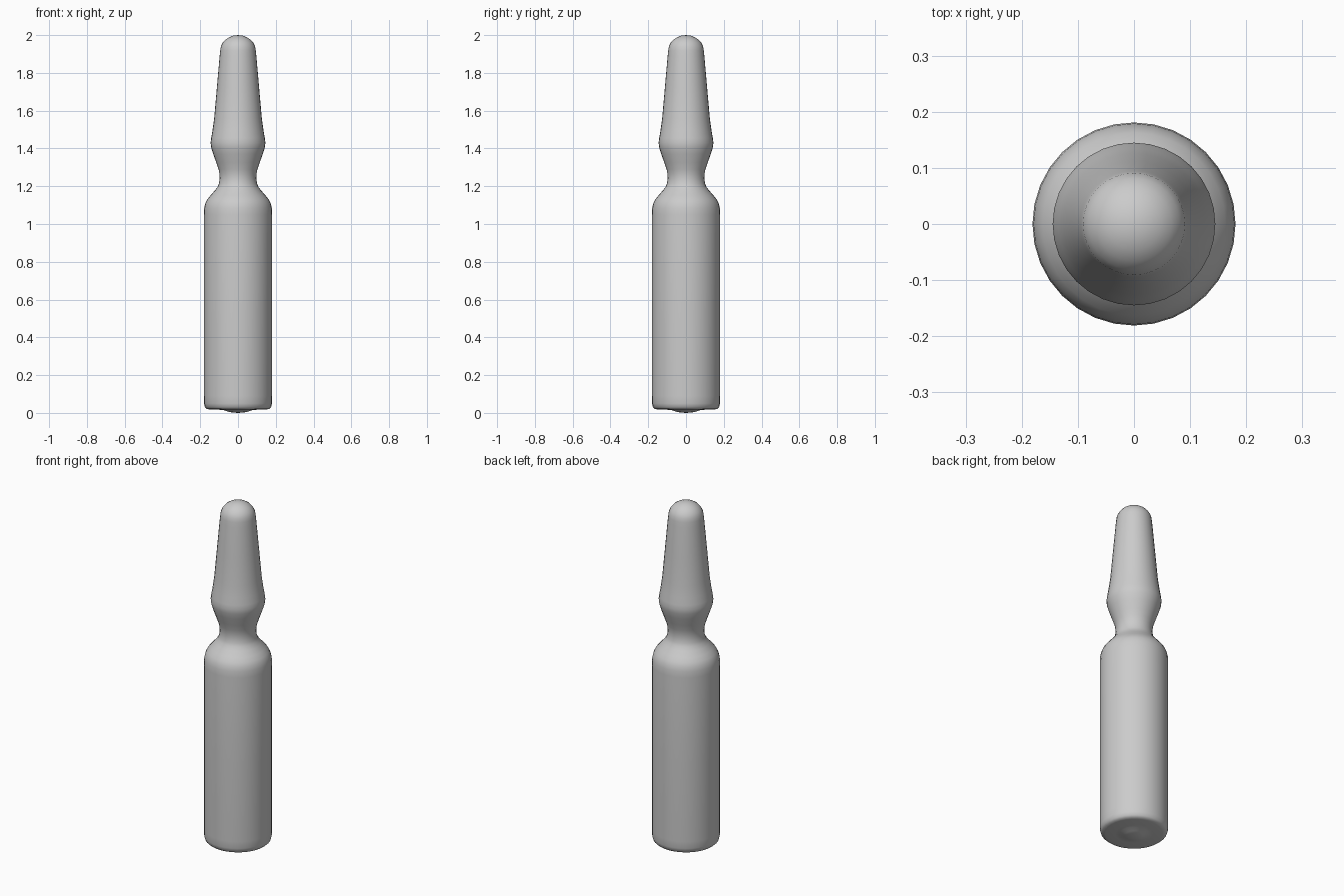
import bpy, bmesh, math

if "Cube" in bpy.data.objects:
    bpy.data.objects.remove(bpy.data.objects["Cube"])

SIDES = 32

# Outline of the glass ampoule (radius, height), bottom to shoulder to neck to tip
profile = [
    (0.03, 0.002), (0.05, 0.006), (0.075, 0.014), (0.10, 0.017), (0.15, 0.018),
    (0.165, 0.021), (0.175, 0.03), (0.18, 0.05), (0.181, 0.09),
    (0.181, 0.55), (0.181, 1.05), (0.179, 1.085), (0.173, 1.11), (0.163, 1.13),
    (0.145, 1.152), (0.122, 1.178), (0.108, 1.197), (0.101, 1.214),
    (0.097, 1.24), (0.098, 1.265), (0.103, 1.29), (0.115, 1.325), (0.131, 1.37),
    (0.142, 1.405), (0.145, 1.43), (0.142, 1.455), (0.135, 1.495),
    (0.126, 1.56), (0.112, 1.72), (0.097, 1.89),
]
# Domed tip
for a in (0, 15, 30, 45, 60, 75):
    t = math.radians(a)
    profile.append((0.094 * math.cos(t), 1.918 + 0.082 * math.sin(t)))


def lathe(name, outline, bottom, top):
    """Spin an outline around z and close it with a point at each end."""
    bm = bmesh.new()
    rings = [[bm.verts.new((r * math.cos(2 * math.pi * i / SIDES),
                            r * math.sin(2 * math.pi * i / SIDES), z))
              for i in range(SIDES)] for r, z in outline]
    low, high = bm.verts.new((0, 0, bottom)), bm.verts.new((0, 0, top))
    for i in range(SIDES):
        j = (i + 1) % SIDES
        for a, b in zip(rings, rings[1:]):
            bm.faces.new((a[i], a[j], b[j], b[i]))
        bm.faces.new((low, rings[0][j], rings[0][i]))
        bm.faces.new((high, rings[-1][i], rings[-1][j]))
    for f in bm.faces:
        f.smooth = True
    mesh = bpy.data.meshes.new(name)
    bm.to_mesh(mesh)
    bm.free()
    obj = bpy.data.objects.new(name, mesh)
    bpy.context.collection.objects.link(obj)
    return obj


lathe("ampoule", profile, 0.0, 2.0)
